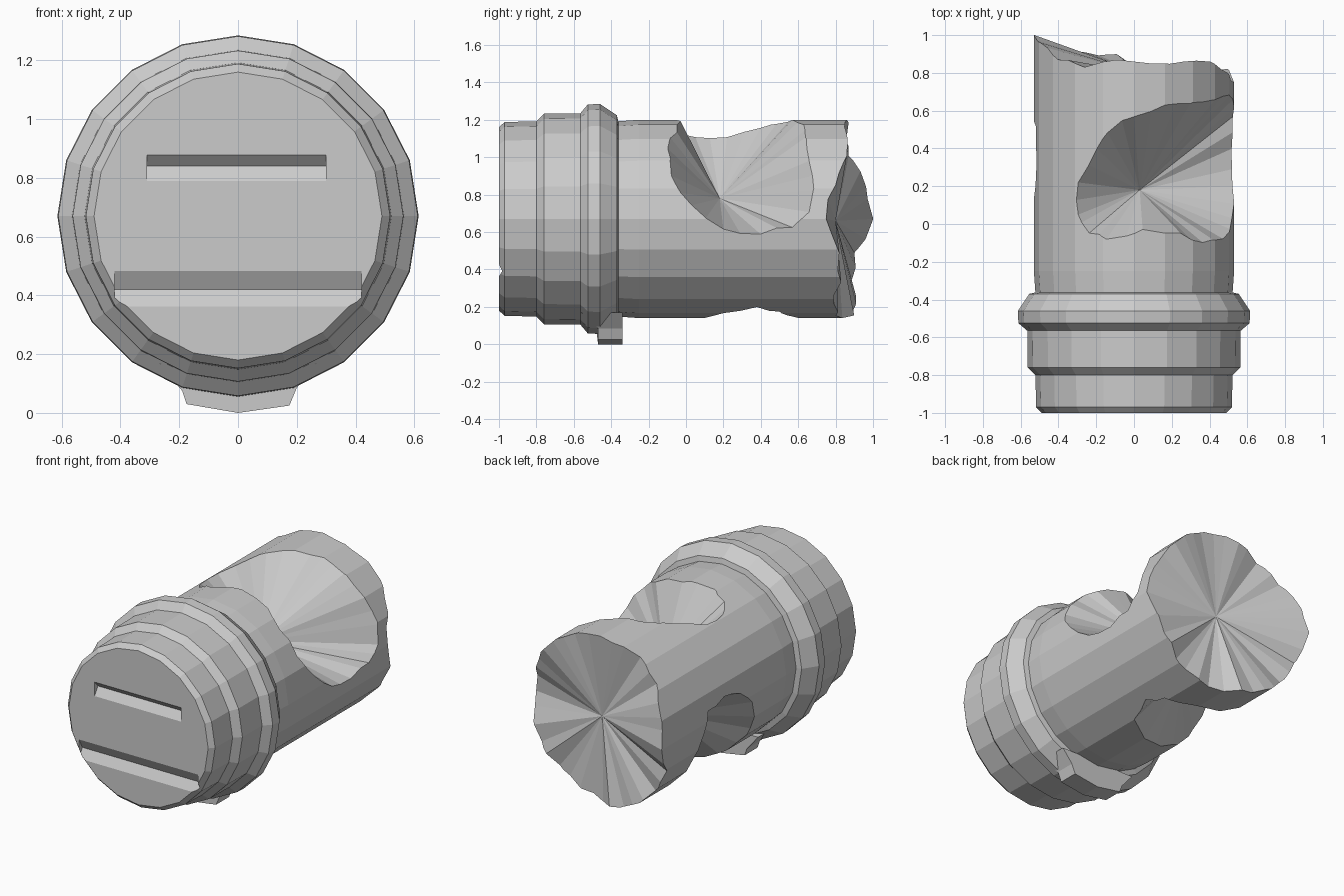
import bpy, bmesh, random
from math import sin, cos, radians
from mathutils import Vector

if "Cube" in bpy.data.objects:
    bpy.data.objects.remove(bpy.data.objects["Cube"])

random.seed(4)
CZ = 0.67      # height of the barrel axis
SIDES = 20


def make_object(name, bm):
    bmesh.ops.recalc_face_normals(bm, faces=bm.faces[:])
    mesh = bpy.data.meshes.new(name)
    bm.to_mesh(mesh)
    bm.free()
    ob = bpy.data.objects.new(name, mesh)
    bpy.context.collection.objects.link(ob)
    return ob


def on_barrel(theta, y, r=0.527):
    a = radians(theta)
    return Vector((r * cos(a), y, CZ + r * sin(a)))


def lathe(name, profile):
    """Closed solid turned around the barrel axis from (y, radius) points."""
    bm = bmesh.new()
    rings = [[bm.verts.new(on_barrel(360 * i / SIDES, y, r)) for i in range(SIDES)]
             for y, r in profile]
    for a, b in zip(rings, rings[1:]):
        for i in range(SIDES):
            j = (i + 1) % SIDES
            bm.faces.new((a[i], a[j], b[j], b[i]))
    bm.faces.new(rings[0])
    bm.faces.new(rings[-1])
    return make_object(name, bm)


def prism(name, section, axis, lo, hi):
    """Extrude a 2D section along x (section in y, z) or y (section in x, z)."""
    bm = bmesh.new()
    put = (lambda p, t: (t, p[0], p[1])) if axis == 'x' else (lambda p, t: (p[0], t, p[1]))
    ends = [[bm.verts.new(put(p, t)) for p in section] for t in (lo, hi)]
    n = len(section)
    for i in range(n):
        j = (i + 1) % n
        bm.faces.new((ends[0][i], ends[0][j], ends[1][j], ends[1][i]))
    bm.faces.new(ends[0])
    bm.faces.new(ends[1])
    return make_object(name, bm)


def break_cutter(name, rim, apex, outer, jitter=0.012):
    """Faceted cone: leaves a ragged rim on the barrel and a fan of flat faces inside."""
    apex = Vector(apex)
    pts = []
    for (t0, y0), (t1, y1) in zip(rim, rim[1:] + rim[:1]):
        if t1 - t0 < -180:
            t1 += 360
        pts.append(on_barrel(t0, y0))
        pts.append(on_barrel((t0 + t1) / 2 + random.uniform(-2, 2),
                             (y0 + y1) / 2 + random.uniform(-jitter, jitter)))
    bm = bmesh.new()
    tip, cap = bm.verts.new(apex), bm.verts.new(outer)
    ring = [bm.verts.new(apex + (p - apex) * 1.6) for p in pts]
    for i in range(len(ring)):
        j = (i + 1) % len(ring)
        bm.faces.new((tip, ring[i], ring[j]))
        bm.faces.new((cap, ring[j], ring[i]))
    return make_object(name, bm)


def boolean(target, tool, operation):
    mod = target.modifiers.new("cut", 'BOOLEAN')
    mod.operation, mod.object, mod.solver = operation, tool, 'EXACT'
    bpy.context.view_layer.objects.active = target
    bpy.ops.object.modifier_apply(modifier=mod.name)
    bpy.data.objects.remove(tool)


# Barrel with front sleeve, raised ring and flange
barrel = lathe("broken_barrel", [
    (-1.0, 0.49), (-0.97, 0.518), (-0.80, 0.522), (-0.76, 0.563), (-0.565, 0.565),
    (-0.525, 0.612), (-0.46, 0.615), (-0.37, 0.555), (-0.362, 0.522),
    (-0.25, 0.53), (1.15, 0.53)])

# Large break in the upper right side
rim = [(-9, .4), (-6, .2), (8, .03), (26, -.08), (46, -.1), (62, -.05), (85, -.03),
       (106, -.08), (117, -.05), (124, .05), (124, .22), (112, .4), (97, .55),
       (80, .6), (65, .64), (46, .65), (26, .68), (4, .66), (-5, .57)]
boolean(barrel, break_cutter("upper_break", rim, (0.03, 0.18, 0.78),
                             on_barrel(58, 0.3, 1.5)), 'DIFFERENCE')

# Smaller break in the lower left side
rim = [(170, .35), (173, .52), (200, .6), (235, .61), (270, .6), (290, .5), (296, .38),
       (288, .2), (270, .1), (240, .05), (210, .0), (185, .08), (174, .2)]
boolean(barrel, break_cutter("lower_break", rim, (-0.11, 0.33, 0.53),
                             on_barrel(233, 0.3, 1.5)), 'DIFFERENCE')

# Torn rear end
rear = [.75, .8, .86, .86, .85, .87, .83, .87, .96, 1.0, .9, .88, .91, .9, .8, .79, .83, .82]
rim = [(20 * i, y) for i, y in enumerate(rear)]
boolean(barrel, break_cutter("rear_break", rim, (0.03, 0.8, 0.66), (0, 2.2, CZ), 0.02),
        'DIFFERENCE')

# Shallow grooves across the front face
for lo, hi, z0, z1, z2 in ((-0.31, 0.30, 0.76, 0.84, 0.90), (-0.42, 0.42, 0.33, 0.42, 0.52)):
    groove = prism("groove", [(-1.02, z0), (-0.965, z1), (-1.02, z2)], 'x', lo, hi)
    boolean(barrel, groove, 'DIFFERENCE')

# Stub under the flange, with sloped front
stub = prism("stub", [(-0.27, 0.17), (-0.19, 0.075), (-0.175, 0.03), (0, 0),
                      (0.175, 0.025), (0.2, 0.085), (0.27, 0.17)], 'y', -0.56, -0.34)
for v in stub.data.vertices:
    if v.co.y < -0.5 and v.co.z < 0.15:
        v.co.y = -0.47
boolean(barrel, stub, 'UNION')
